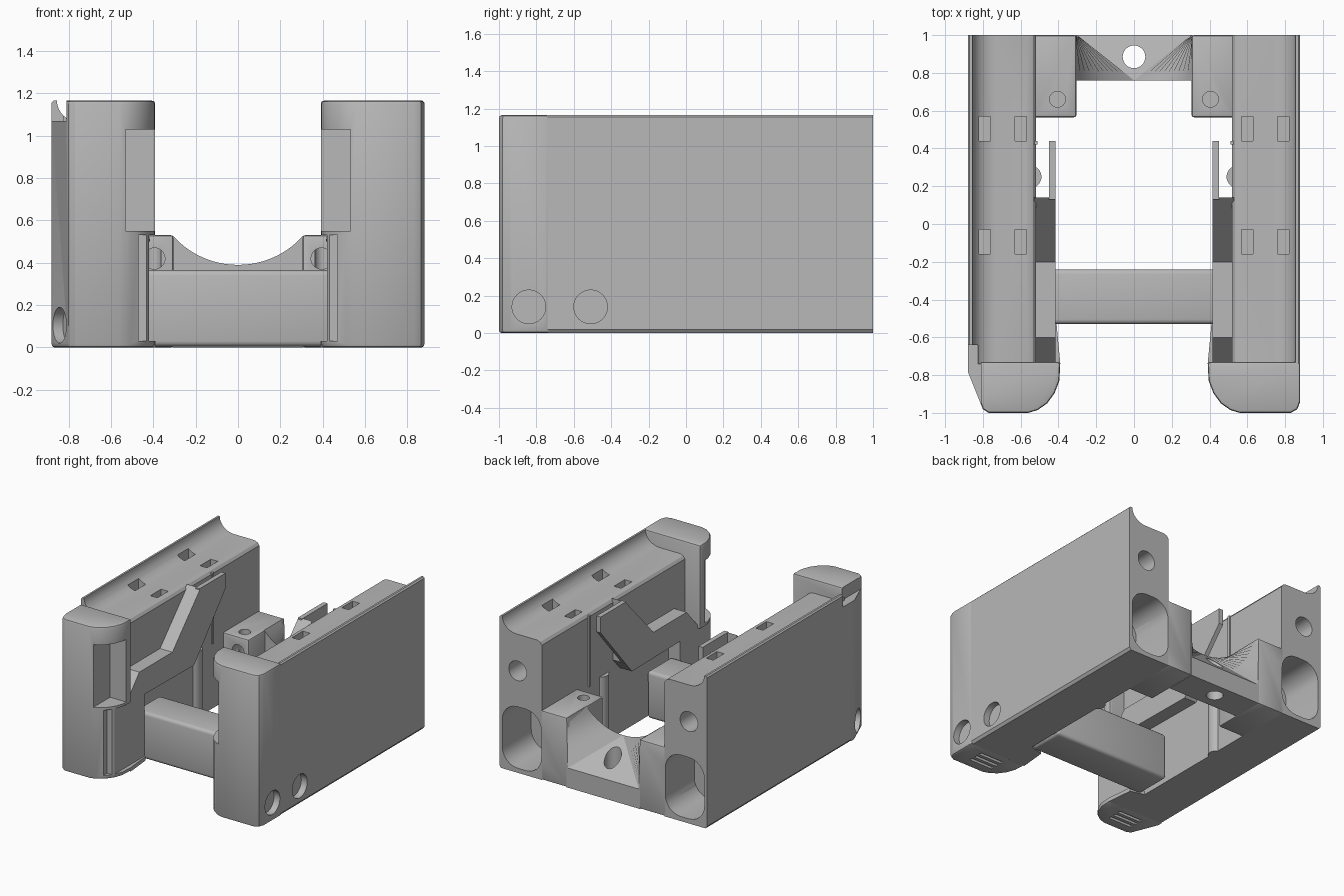
import bpy, bmesh, math
from mathutils import Vector

old = bpy.data.objects.get("Cube")
if old:
    bpy.data.objects.remove(old, do_unlink=True)

grey = bpy.data.materials.new("plain_grey")
grey.use_nodes = True
colour = (0.48, 0.48, 0.48, 1)
grey.diffuse_color = colour
grey.node_tree.nodes["Principled BSDF"].inputs["Base Color"].default_value = colour


def loft(name, ring_a, ring_b):
    """Closed solid between two matching rings of 3D points."""
    bm = bmesh.new()
    a = [bm.verts.new(p) for p in ring_a]
    b = [bm.verts.new(p) for p in ring_b]
    n = len(a)
    bm.faces.new(a)
    bm.faces.new(b)
    for i in range(n):
        j = (i + 1) % n
        bm.faces.new((a[i], a[j], b[j], b[i]))
    bmesh.ops.remove_doubles(bm, verts=bm.verts, dist=1e-4)
    bmesh.ops.recalc_face_normals(bm, faces=bm.faces)
    mesh = bpy.data.meshes.new(name)
    bm.to_mesh(mesh)
    bm.free()
    mesh.materials.append(grey)
    ob = bpy.data.objects.new(name, mesh)
    bpy.context.collection.objects.link(ob)
    return ob


def prism(name, pts, lo, hi, axis):
    place = {"x": lambda u, v, h: (h, u, v),
             "y": lambda u, v, h: (u, h, v),
             "z": lambda u, v, h: (u, v, h)}[axis]
    return loft(name, [place(u, v, lo) for u, v in pts], [place(u, v, hi) for u, v in pts])


def box(name, x, y, z):
    return prism(name, [(x[0], y[0]), (x[1], y[0]), (x[1], y[1]), (x[0], y[1])], z[0], z[1], "z")


def rod(name, centre, direction, radius, length):
    """Cylinder centred on a point along a direction."""
    d = Vector(direction).normalized()
    u = d.orthogonal().normalized()
    v = d.cross(u)
    c = Vector(centre)
    ring = [c + radius * (math.cos(t) * u + math.sin(t) * v)
            for t in (math.tau * i / 32 for i in range(32))]
    return loft(name, [p - d * length / 2 for p in ring], [p + d * length / 2 for p in ring])


def apply(ob, mod):
    bpy.context.view_layer.objects.active = ob
    bpy.ops.object.modifier_apply(modifier=mod.name)


def bevel(ob, width, segments=2, angle=60):
    mod = ob.modifiers.new("edge", "BEVEL")
    mod.width, mod.segments = width, segments
    mod.limit_method, mod.angle_limit = "ANGLE", math.radians(angle)
    apply(ob, mod)


def cut(ob, cutters):
    for c in cutters:
        mod = ob.modifiers.new("cut", "BOOLEAN")
        mod.operation, mod.object, mod.solver = "DIFFERENCE", c, "EXACT"
        apply(ob, mod)
        bpy.data.objects.remove(c, do_unlink=True)


def span(s, a, b):
    return sorted((s * a, s * b))


def rounded_rect(cx, cz, w, h, r):
    return [(cx + sx * (w - r) + r * math.cos(t), cz + sz * (h - r) + r * math.sin(t))
            for k, (sx, sz) in enumerate([(1, 1), (-1, 1), (-1, -1), (1, -1)])
            for t in (math.pi / 2 * (k + i / 6) for i in range(7))]


for s, side in ((1, "left"), (-1, "right")):
    # Tall side wall with a hollowed top edge
    hollow = [(0.735 + 0.12 * math.cos(t), 1.165 - 0.105 * math.sin(t))
              for t in (math.pi / 2 * i / 8 for i in range(9))]
    profile = [(0.52, 0), (0.865, 0), (0.88, 0.02), (0.88, 1.155), (0.87, 1.165)] + hollow
    profile += [(0.56, 1.06), (0.535, 1.05), (0.52, 1.03)]
    wall = prism(side + "_wall", [(s * x, z) for x, z in profile], -0.74, 1, "y")
    cutters = [box("slot", span(s, x - 0.03, x + 0.03), (y - 0.065, y + 0.065), (0.97, 1.3))
               for x in (0.6, 0.79) for y in (0.505, -0.095)]
    cutters.append(rod("hole", (s * 0.725, 1, 0.78), (0, 1, 0), 0.075, 0.4))
    cutters.append(prism("opening", rounded_rect(s * 0.69, 0.27, 0.165, 0.235, 0.13), 0.65, 1.1, "y"))
    if s > 0:
        cutters.append(rod("recess", (0.88, -0.51, 0.14), (1, 0, 0), 0.09, 0.1))
    else:
        cutters.append(box("notch", (-1, -0.825), (-1, -0.64), (1.07, 1.3)))
    cut(wall, cutters)

    # Front pillar: rounded outside corner on the left, slanted on the right
    inner = [(0.56, -1), (0.51, -0.985), (0.46, -0.95), (0.42, -0.895), (0.395, -0.83), (0.39, -0.73)]
    if s > 0:
        outer = [(0.88, -0.73), (0.88, -0.94), (0.865, -0.98), (0.83, -1)]
    else:
        outer = [(0.88, -0.73), (0.88, -0.78), (0.8, -0.98), (0.77, -1)]
    pillar = prism(side + "_pillar", [(s * x, y) for x, y in outer + inner], 0, 1.165, "z")
    bevel(pillar, 0.015)
    cutters = [box("window", span(s, 0.3, 0.53), (-1.1, -0.79), (0.55, 1.03)),
               box("low_side", span(s, 0.3, 0.42), (-1.1, -0.6), (0.03, 0.53)),
               box("low_front", span(s, 0.3, 0.47), (-1.1, -0.91), (0.03, 0.53))]
    # Grip grooves in the underside
    cutters += [box("groove", span(s, 0.54, 0.74), (y, y + 0.025), (-0.1, 0.03))
                for y in (-0.92, -0.87, -0.82)]
    if s > 0:
        cutters.append(rod("recess", (0.88, -0.84, 0.14), (1, 0, 0), 0.09, 0.1))
    else:
        cutters.append(rod("recess", (-0.842, -0.875, 0.105), (-0.2, -0.08, 0), 0.085, 0.1))
        cutters.append(box("notch", (-1, -0.81), (-1.1, -0.64), (1.07, 1.3)))
    cut(pillar, cutters)
    box(side + "_pillar_foot", span(s, 0.42, 0.53), (-0.75, -0.53), (0, 0.52))
    prism(side + "_foot_rim", [(s * 0.39, -0.74), (s * 0.53, -0.74), (s * 0.53, -0.5), (s * 0.41, -0.53)],
          0, 0.03, "z")

    # Stepped guide on the inner face of the wall, ending in a thin plate
    guide = [(-0.77, 0.51), (-0.6, 0.7), (-0.2, 0.7), (0.14, 1.06), (0.14, 0.59), (0.06, 0.5)]
    x0, x1 = span(s, 0.415, 0.53)
    prism(side + "_guide", guide, x0, x1, "x")
    x0, x1 = span(s, 0.415, 0.45)
    prism(side + "_guide_plate", [(0.13, 1.06), (0.44, 1.06), (0.44, 0.94), (0.13, 0.58)], x0, x1, "x")
    box(side + "_wall_ridge", span(s, 0.51, 0.54), (0.42, 0.44), (0.5, 1.04))
    rod(side + "_boss", (s * 0.55, 0.25, 0.26), (0, 0, 1), 0.06, 0.52)

    # Rear shelf with screw holes
    shelf = box(side + "_shelf", span(s, 0.305, 0.54), (0.565, 1), (0, 0.53))
    bevel(shelf, 0.012)
    cut(shelf, [rod("screw", (s * 0.405, 0.66, 0.4), (0, 0, 1), 0.042, 0.5),
                rod("socket", (s * 0.395, 0.56, 0.42), (0, 1, 0), 0.05, 0.2),
                prism("opening", rounded_rect(s * 0.69, 0.27, 0.165, 0.235, 0.13), 0.65, 1.1, "y")])

# Rear saddle: a round cradle in front that opens into a ramp at the back
steps = [1 - i / 10 for i in range(11)]
steps = [(t, 1) for t in steps] + [(-t, -1) for t in reversed(steps)]
radius = 0.413
front = [(0.31, 0.76, 0)] + [
    (0.31 * t, 0.76, 0.39 + radius - math.sqrt(radius ** 2 - (0.31 * t) ** 2)) for t, sg in steps
] + [(-0.31, 0.76, 0)]
back = [(0.31, 1, 0)] + [
    (sg * (0.3 + 0.01 * abs(t)), 1, 0.15 + 0.38 * abs(t)) for t, sg in steps
] + [(-0.31, 1, 0)]
saddle = loft("rear_saddle", front, back)
cut(saddle, [rod("screw", (0, 0.885, 0.3), (0, 0, 1), 0.06, 0.9)])

# Front cross bar
bar = box("cross_bar", (-0.5, 0.5), (-0.53, -0.24), (0.005, 0.365))
bevel(bar, 0.025, 3)

# Smooth the curved faces and keep the sharp edges
for ob in bpy.context.scene.objects:
    if ob.type == "MESH":
        bpy.ops.object.select_all(action="DESELECT")
        ob.select_set(True)
        bpy.context.view_layer.objects.active = ob
        bpy.ops.object.shade_smooth_by_angle(angle=math.radians(30))
